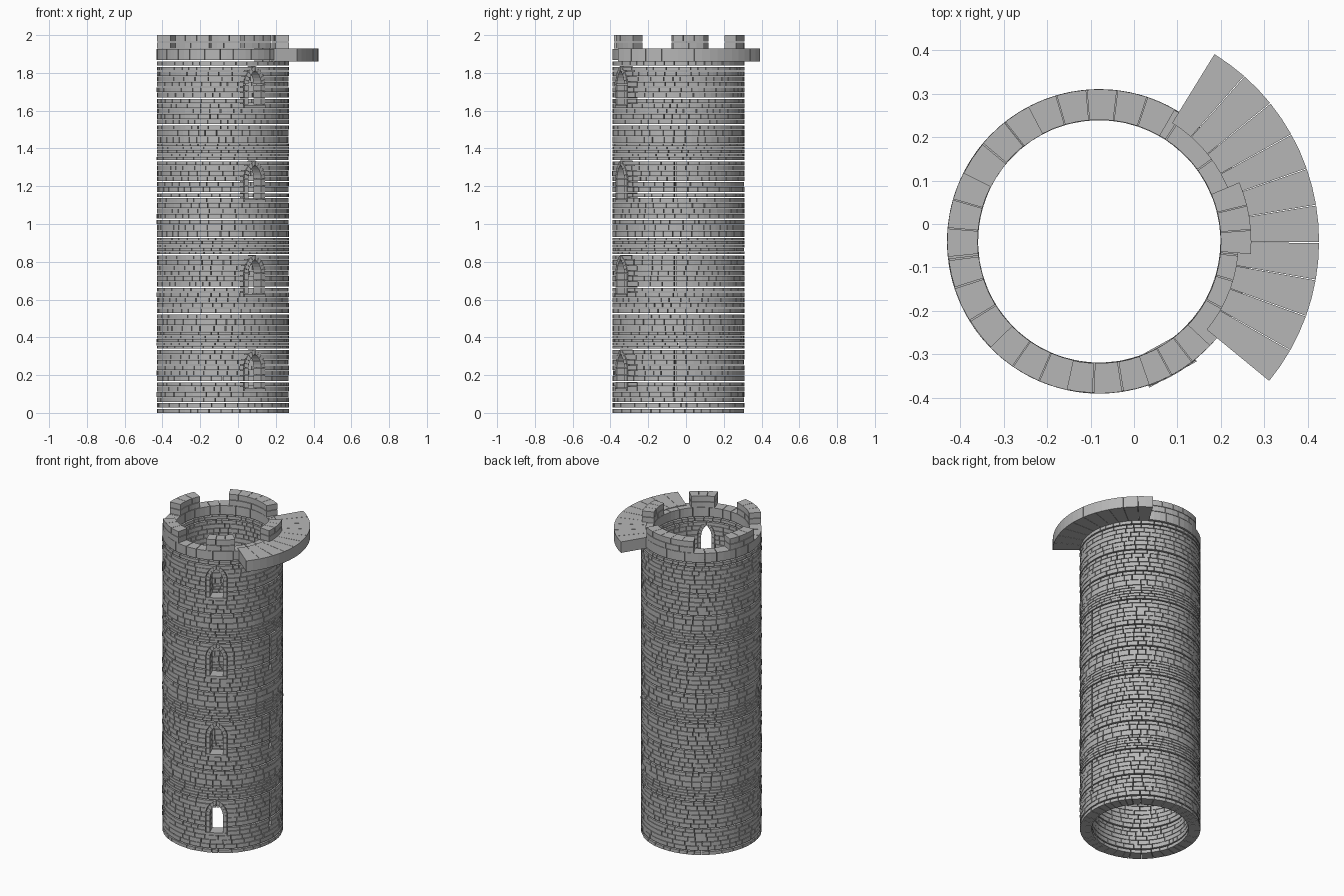
import bpy, bmesh, math, random
from math import radians, sin, cos, sqrt, pi

if "Cube" in bpy.data.objects:
    bpy.data.objects.remove(bpy.data.objects["Cube"])
random.seed(4)

CX, CY = -0.08, -0.04          # tower axis
RI, RO = 0.28, 0.35            # wall radii
STOREY = 0.5
WIN, SLIT = radians(-61), radians(-3)

stone = bpy.data.materials.new("grey stone")
stone.diffuse_color = (0.47, 0.47, 0.47, 1)
stone.use_nodes = True
stone.node_tree.nodes["Principled BSDF"].inputs["Base Color"].default_value = stone.diffuse_color


def block(bm, a0, a1, b0, b1, z0, z1, r0, r1):
    """Curved stone: angles a0..a1 at the bottom, b0..b1 at the top."""
    n = max(1, round((max(a1 - a0, b1 - b0)) / 0.1))
    rings = []
    for i in range(n + 1):
        t = i / n
        lo, hi = a0 + (a1 - a0) * t, b0 + (b1 - b0) * t
        rings.append([bm.verts.new((CX + r * cos(a), CY + r * sin(a), z))
                      for r, a, z in ((r0, lo, z0), (r1, lo, z0), (r1, hi, z1), (r0, hi, z1))])
    for p, q in zip(rings, rings[1:]):
        for k in range(4):
            j = (k + 1) % 4
            bm.faces.new((p[k], p[j], q[j], q[k]))
    bm.faces.new(rings[0][::-1])
    bm.faces.new(rings[-1])


def quad_block(bm, pts, az, r0, r1):
    """Stone from a quad of (sideways offset, z) wrapped on the wall."""
    ring = [[bm.verts.new((CX + r * cos(az + u / RO), CY + r * sin(az + u / RO), z))
             for u, z in pts] for r in (r0, r1)]
    bm.faces.new(ring[0])
    bm.faces.new(ring[1][::-1])
    for k in range(4):
        j = (k + 1) % 4
        bm.faces.new((ring[0][k], ring[1][k], ring[1][j], ring[0][j]))


def finish(bm, name):
    bmesh.ops.recalc_face_normals(bm, faces=bm.faces)
    me = bpy.data.meshes.new(name)
    bm.to_mesh(me)
    bm.free()
    me.materials.append(stone)
    ob = bpy.data.objects.new(name, me)
    bpy.context.collection.objects.link(ob)


# Pointed window: sill height, spring height, half widths and arch rises
SILL, SPRING = 0.34 / 12 * 4, 0.24
OUT_W, OUT_H, IN_W, IN_H = 0.064, 0.10, 0.038, 0.073


def arch_half(z, w, h):
    rho = (h * h + w * w) / (2 * w)
    d = max(0, z - SPRING)
    if d >= h:
        return 0
    return sqrt(rho * rho - d * d) - (rho - w)


def arch_point(t, w, h):
    rho = (h * h + w * w) / (2 * w)
    end = math.asin(min(1, h / rho))
    return rho * cos(end * t) - (rho - w), SPRING + rho * sin(end * t)


def course(bm, z0, z1, gap, openings, width):
    """One ring of stones, broken by openings (angle, bottom half, top half)."""
    openings = sorted(openings)
    if not openings:
        s = random.uniform(0, 1)
        openings = [(s, 0.0, 0.0)]
    for i, (a, ab, at) in enumerate(openings):
        c, cb, ct = openings[(i + 1) % len(openings)]
        if i + 1 == len(openings):
            c += 2 * pi
        m = max(ab, at) / RO
        start, end = a + m, c - max(cb, ct) / RO
        cuts = [start]
        while cuts[-1] < end - width * 1.5 / RO:
            cuts.append(cuts[-1] + width * random.uniform(0.65, 1.45) / RO)
        cuts.append(end)
        if len(cuts) > 2 and cuts[-1] - cuts[-2] < 0.4 * width / RO:
            cuts.pop(-2)
        g = 0.0016 / RO
        for k in range(len(cuts) - 1):
            p, q = cuts[k] + g, cuts[k + 1] - g
            b0, t0, b1, t1 = p, p, q, q
            if k == 0:
                b0, t0 = a + ab / RO + g, a + at / RO + g
            if k == len(cuts) - 2:
                b1, t1 = c - cb / RO - g, c - ct / RO - g
            block(bm, b0, b1, t0, t1, z0, z1 - gap,
                  RI + random.uniform(-.001, .001), RO + random.uniform(-.002, .0005))


# Wall courses of one storey: tall ones, a thin band, then tall ones again
heights = [0.34 / 12] * 12 + [0.018] * 5 + [0.035] * 2
for s in range(4):
    bm = bmesh.new()
    z = 0.0
    for i, h in enumerate(heights if s < 3 else heights[:12] + [0.022]):
        zt = z + h
        ops = []
        if SILL - 1e-4 <= z < SPRING + OUT_H - 0.002:
            ops.append((WIN, arch_half(z, OUT_W, OUT_H), arch_half(zt, OUT_W, OUT_H)))
        if s < 3 and 4 <= i <= 11:
            w = 0.010 if i == 4 else 0.0035
            ops.append((SLIT, w, w))
        gap = 0.008 if i in (0, 5, 11) else 0.003
        course(bm, s * STOREY + z, s * STOREY + zt, gap, ops, 0.055)
        z = zt
    finish(bm, f"wall_storey_{s + 1}")

    # Window frame: sill, jamb stones and arch stones
    bm = bmesh.new()
    base = s * STOREY
    quad_block(bm, [(-.062, base + SILL), (.062, base + SILL),
                    (.062, base + SILL + .016), (-.062, base + SILL + .016)], WIN, RI, RO + .006)
    for side in (-1, 1):
        zj = SILL + 0.018
        n = 3
        dz = (SPRING - zj) / n
        for k in range(n):
            a, b = base + zj + k * dz, base + zj + (k + 1) * dz - 0.003
            quad_block(bm, [(side * IN_W, a), (side * (OUT_W - .002), a),
                            (side * (OUT_W - .002), b), (side * IN_W, b)], WIN, RI, RO + .002)
        for k in range(5):
            t0, t1 = k / 5, (k + 0.94) / 5
            pts = [arch_point(t0, IN_W, IN_H), arch_point(t0, OUT_W - .002, OUT_H - .003),
                   arch_point(t1, OUT_W - .002, OUT_H - .003), arch_point(t1, IN_W, IN_H)]
            quad_block(bm, [(side * u, base + v) for u, v in pts], WIN, RI, RO + .002)
    finish(bm, f"window_frame_{s + 1}")

# Parapet ring of larger stones
bm = bmesh.new()
course(bm, 1.868, 1.928, 0.002, [], 0.085)
finish(bm, "parapet_ring")

# Merlons, two courses each
for i, (d0, d1) in enumerate([(-5, 23), (60, 118), (153, 186), (-136, -102), (-71, -43)]):
    bm = bmesh.new()
    for c, (z0, z1) in enumerate([(1.928, 1.962), (1.965, 2.0)]):
        n = max(2, round((d1 - d0) / 14)) + c
        step = radians(d1 - d0) / n
        for k in range(n):
            a = radians(d0) + k * step + .003
            b = a + step - .006
            block(bm, a, b, a, b, z0, z1, RI, RO)
    finish(bm, f"merlon_{i + 1}")

# Curved landing of wedge slabs on the right side
bm = bmesh.new()
n = 10
step = radians(98) / n
for k in range(n):
    a = radians(-39.5) + k * step + .002
    b = a + step - .004
    block(bm, a, b, a, b, 1.86, 1.93, 0.32, 0.506)
finish(bm, "landing_slabs")
